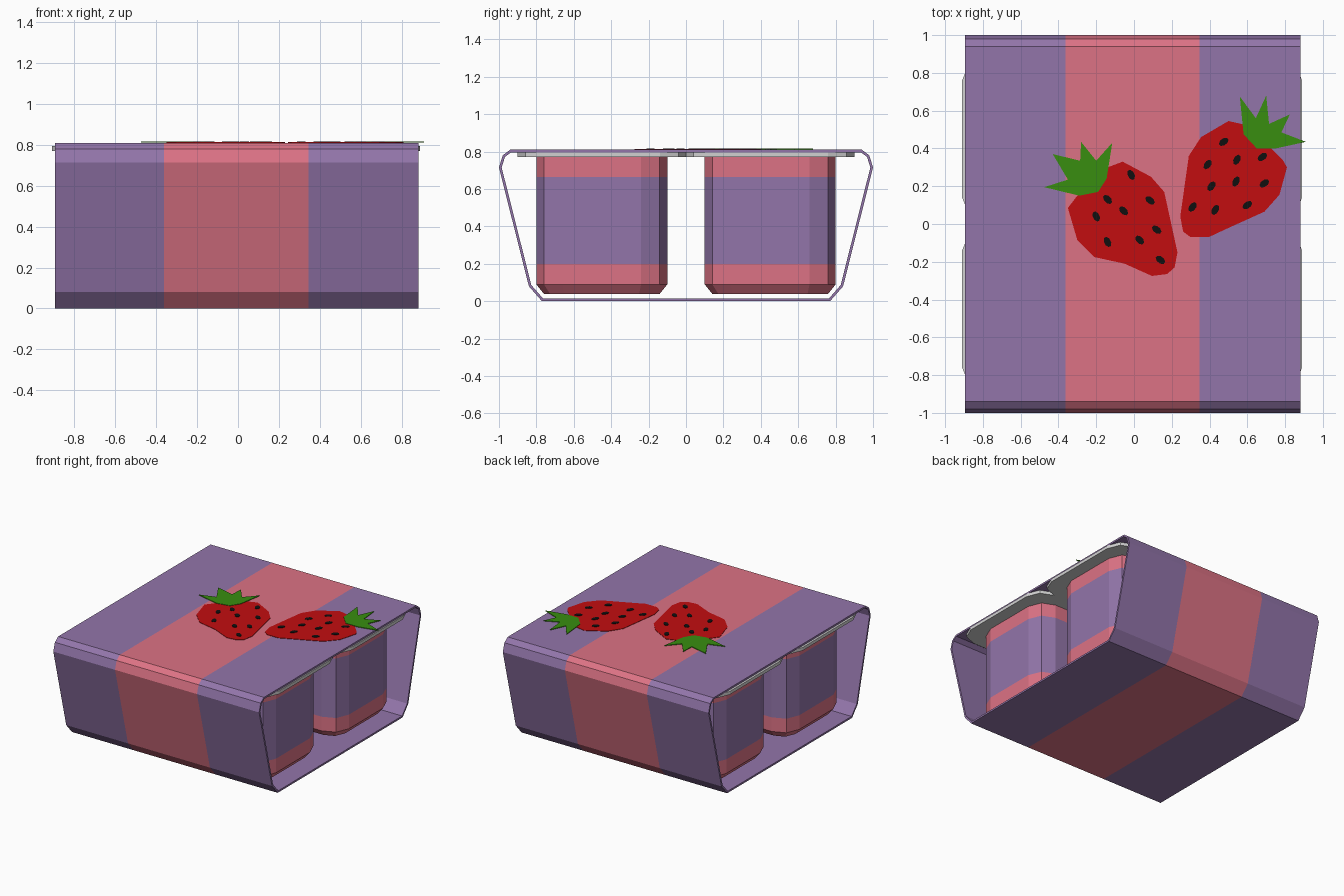
import bpy, bmesh, math

if "Cube" in bpy.data.objects:
    bpy.data.objects.remove(bpy.data.objects["Cube"])


def mat(name, r, g, b):
    m = bpy.data.materials.new(name)
    m.diffuse_color = (r, g, b, 1)
    m.use_nodes = True
    m.node_tree.nodes["Principled BSDF"].inputs["Base Color"].default_value = m.diffuse_color
    return m


PURPLE = mat("purple", 0.29, 0.178, 0.40)
PINK = mat("pink", 0.72, 0.17, 0.235)
GREY = mat("light_grey", 0.64, 0.64, 0.64)
RED = mat("berry_red", 0.54, 0.004, 0.005)
GREEN = mat("leaf_green", 0.04, 0.27, 0.005)
BLACK = mat("seed_black", 0.005, 0.005, 0.005)


def finish(bm, name, mats):
    me = bpy.data.meshes.new(name)
    bm.to_mesh(me)
    bm.free()
    for m in mats:
        me.materials.append(m)
    ob = bpy.data.objects.new(name, me)
    bpy.context.collection.objects.link(ob)
    return ob


def rounded_square(half, r, seg=2):
    pts = []
    c = half - r
    for k, (sx, sy) in enumerate([(1, 1), (-1, 1), (-1, -1), (1, -1)]):
        for j in range(seg + 1):
            a = math.pi / 2 * (k + j / seg)
            pts.append((sx * c + r * math.cos(a), sy * c + r * math.sin(a)))
    return pts


def loft(name, cx, cy, levels, mats, rule=lambda z: 0):
    """Stack of rounded squares (z, half size, radius); colour chosen by height."""
    bm = bmesh.new()
    rings = [[bm.verts.new((cx + x, cy + y, z)) for x, y in rounded_square(h, r)]
             for z, h, r in levels]
    n = len(rings[0])
    for a, b in zip(rings, rings[1:]):
        for i in range(n):
            j = (i + 1) % n
            bm.faces.new((a[i], a[j], b[j], b[i]))
    bm.faces.new(rings[0][::-1])
    bm.faces.new(rings[-1])
    for f in bm.faces:
        f.material_index = rule(f.calc_center_median().z)
    return finish(bm, name, mats)


def plates(name, outlines, z0, z1, m):
    """Thin flat plates from 2D outlines."""
    bm = bmesh.new()
    for pts in outlines:
        f = bm.faces.new([bm.verts.new((x, y, z0)) for x, y in pts])
        up = bmesh.ops.extrude_face_region(bm, geom=[f])["geom"]
        for v in up:
            if isinstance(v, bmesh.types.BMVert):
                v.co.z = z1
    bmesh.ops.recalc_face_normals(bm, faces=bm.faces)
    return finish(bm, name, [m])


# Cardboard sleeve: open tube along x with a middle stripe
right = [(0.77, 0), (0.84, 0.08), (1.0, 0.715), (0.98, 0.78), (0.94, 0.81)]
profile = right + [(-y, z) for y, z in reversed(right)]
bm = bmesh.new()
cols = [[bm.verts.new((x, y, z)) for y, z in profile]
        for x in (-0.895, -0.362, 0.346, 0.882)]
for k in range(3):
    for i in range(len(profile)):
        j = (i + 1) % len(profile)
        f = bm.faces.new((cols[k][i], cols[k][j], cols[k + 1][j], cols[k + 1][i]))
        f.material_index = 1 if k == 1 else 0
sleeve = finish(bm, "sleeve", [PURPLE, PINK])
sol = sleeve.modifiers.new("thickness", 'SOLIDIFY')
sol.thickness = 0.014
sol.offset = -1
sol.use_even_offset = True

# Four cups with banded walls and grey lids
for cx in (-0.46, 0.44):
    for cy in (-0.45, 0.45):
        loft("cup", cx, cy,
             [(0.04, 0.31, 0.11), (0.09, 0.35, 0.14), (0.2, 0.35, 0.14),
              (0.665, 0.35, 0.14), (0.77, 0.35, 0.14)],
             [PINK, PURPLE], lambda z: 1 if 0.2 < z < 0.665 else 0)
        loft("lid", cx, cy, [(0.77, 0.45, 0.14), (0.795, 0.45, 0.14)], [GREY])

# Strawberry decoration on the sleeve top
berry_a = [(-.35, .085), (-.30, .15), (-.14, .30), (-.06, .33), (.09, .25), (.16, .17),
           (.23, -.15), (.215, -.23), (.175, -.265), (.095, -.275), (-.05, -.21),
           (-.21, -.175), (-.30, -.085)]
berry_b = [(.245, .04), (.29, .36), (.355, .46), (.50, .545), (.59, .525), (.64, .49),
           (.79, .335), (.81, .30), (.77, .155), (.69, .065), (.48, -.03),
           (.395, -.07), (.30, -.07), (.26, -.04)]
leaf_a = [(-.475, .195), (-.35, .235), (-.43, .37), (-.285, .335), (-.28, .435),
          (-.20, .335), (-.115, .43), (-.145, .24), (-.19, .17), (-.29, .15)]
leaf_b = [(.91, .435), (.78, .485), (.825, .58), (.715, .53), (.70, .68),
          (.645, .56), (.56, .675), (.58, .475), (.65, .40), (.75, .40)]
seeds_a = [(-.015, .26), (-.14, .13), (.085, .125), (-.20, .04), (-.055, .07),
           (.12, -.03), (-.14, -.095), (.03, -.085), (.14, -.19)]
seeds_b = [(.475, .435), (.39, .315), (.545, .34), (.68, .355), (.41, .20),
           (.54, .225), (.69, .215), (.31, .09), (.43, .075), (.60, .10)]


def seed(cx, cy, tilt):
    c, s = math.cos(tilt), math.sin(tilt)
    out = []
    for k in range(8):
        a = math.pi / 4 * (k + 0.5)
        x, y = 0.029 * math.cos(a), 0.018 * math.sin(a)
        out.append((cx + x * c - y * s, cy + x * s + y * c))
    return out


for side, berry, leaf, seeds, base in (("left", berry_a, leaf_a, seeds_a, -50),
                                       ("right", berry_b, leaf_b, seeds_b, 50)):
    plates(side + "_berry", [berry], 0.809, 0.813, RED)
    plates(side + "_berry_leaves", [leaf], 0.811, 0.816, GREEN)
    tilts = [math.radians(base + (-14, 4, 12)[i % 3]) for i in range(len(seeds))]
    plates(side + "_berry_seeds", [seed(x, y, t) for (x, y), t in zip(seeds, tilts)],
           0.811, 0.816, BLACK)
